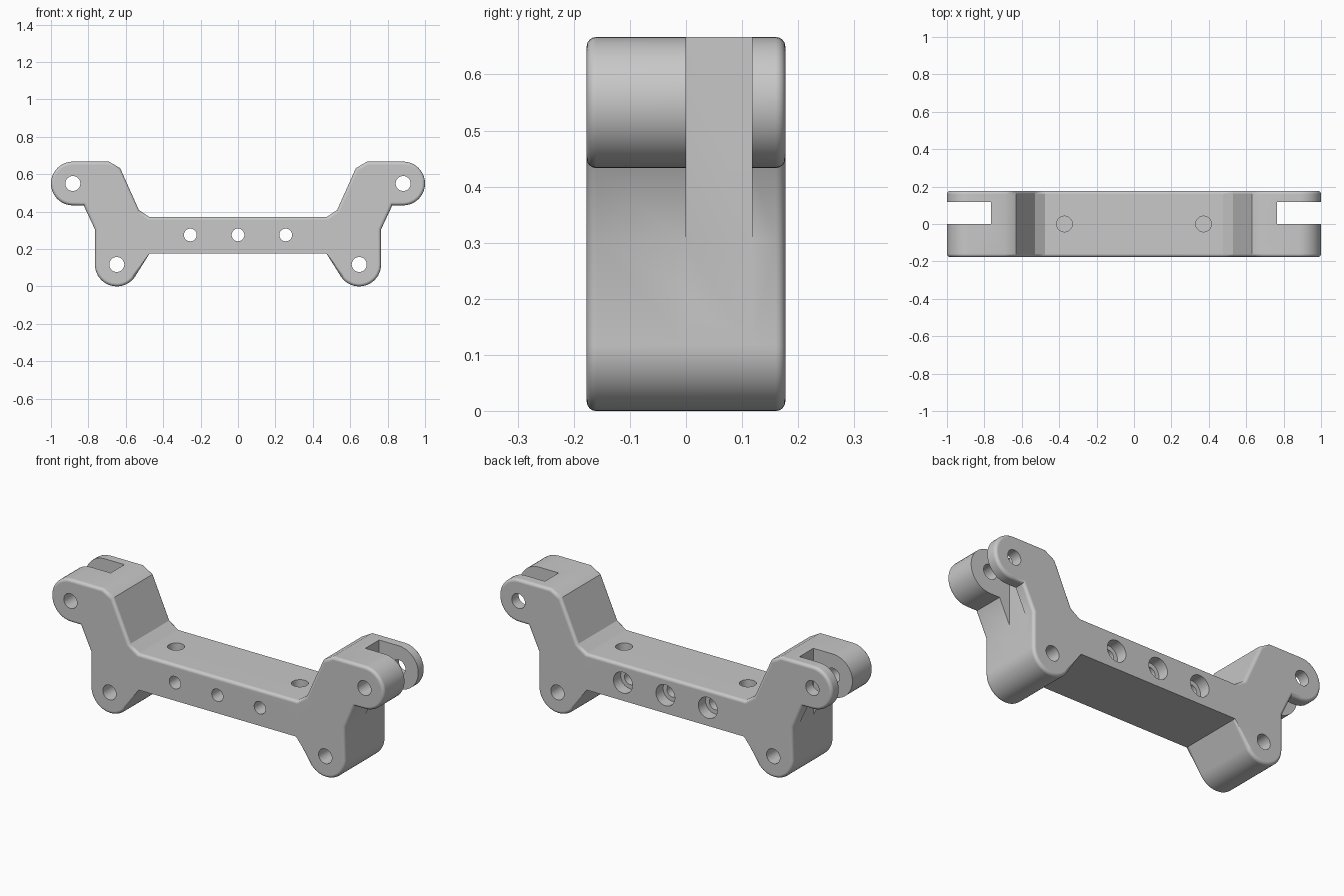
import bpy, bmesh, math
from mathutils import Matrix, Vector

cube = bpy.data.objects.get("Cube")
if cube:
    bpy.data.objects.remove(cube, do_unlink=True)

HALF_DEPTH = 0.177
LUG_R = 0.117
EAR = (0.883, 0.55)
LEG = (0.648, 0.117)

grey = bpy.data.materials.new("plain grey")
grey.use_nodes = True
grey.diffuse_color = (0.58, 0.58, 0.58, 1)
grey.node_tree.nodes["Principled BSDF"].inputs["Base Color"].default_value = grey.diffuse_color


def make_object(name, bm):
    mesh = bpy.data.meshes.new(name)
    bm.to_mesh(mesh)
    bm.free()
    obj = bpy.data.objects.new(name, mesh)
    obj.data.materials.append(grey)
    bpy.context.collection.objects.link(obj)
    return obj


def arc(centre, start, end, steps=20):
    angles = [math.radians(start + (end - start) * i / steps) for i in range(steps + 1)]
    return [(centre[0] + LUG_R * math.cos(a), centre[1] + LUG_R * math.sin(a)) for a in angles]


# Bracket body: mirrored outline, extruded front to back
half = [(0.476, 0.372), (0.53, 0.408), (0.63, 0.632), (0.69, 0.667)]
half += arc(EAR, 90, -90)
half += [(0.825, 0.433), (0.765, 0.305)]
half += arc(LEG, 0, -147)
half += [(0.472, 0.177)]
outline = half + [(-x, z) for x, z in reversed(half)]

bm = bmesh.new()
face = bm.faces.new([bm.verts.new((x, -HALF_DEPTH, z)) for x, z in outline])
back = bmesh.ops.extrude_face_region(bm, geom=[face], use_keep_orig=True)["geom"]
bmesh.ops.translate(bm, vec=(0, 2 * HALF_DEPTH, 0),
                    verts=[v for v in back if isinstance(v, bmesh.types.BMVert)])
bmesh.ops.recalc_face_normals(bm, faces=bm.faces)


# Round the front and back rims, leaving the underside of the bar crisp
def is_rounded(edge):
    a, b = (v.co for v in edge.verts)
    underside = edge.calc_length() > 0.5 and a.z < 0.2
    return abs(a.y - b.y) < 0.001 and not underside


bmesh.ops.bevel(bm, geom=[e for e in bm.edges if is_rounded(e)], offset=0.017,
                offset_type='OFFSET', segments=4, profile=0.5, affect='EDGES')
bracket = make_object("bracket", bm)
bpy.context.view_layer.objects.active = bracket
bracket.select_set(True)


def cut(bm):
    cutter = make_object("cutter", bm)
    cutter.hide_render = True
    mod = bracket.modifiers.new("cut", 'BOOLEAN')
    mod.operation = 'DIFFERENCE'
    mod.solver = 'EXACT'
    mod.object = cutter
    bpy.ops.object.modifier_apply(modifier=mod.name)
    bpy.data.objects.remove(cutter, do_unlink=True)


def drill(start, end, radius):
    start, end = Vector(start), Vector(end)
    turn = (end - start).to_track_quat('Z', 'Y').to_matrix().to_4x4()
    bm = bmesh.new()
    bmesh.ops.create_cone(bm, cap_ends=True, segments=32, radius1=radius, radius2=radius,
                          depth=(end - start).length,
                          matrix=Matrix.Translation((start + end) / 2) @ turn)
    cut(bm)


for side in (-1, 1):
    # Fork slot through each ear
    bm = bmesh.new()
    bmesh.ops.create_cube(bm, size=1, matrix=Matrix.Translation((side * 0.965, 0.059, 0.5))
                          @ Matrix.Diagonal((0.4, 0.118, 0.9, 1)))
    cut(bm)
    # Pin holes in the ears and legs
    for x, z in (EAR, LEG):
        drill((side * x, -0.3, z), (side * x, 0.3, z), 0.04)
    # Blind holes in the top of the bar
    drill((side * 0.372, 0, 0.26), (side * 0.372, 0, 0.5), 0.042)

# Bolt holes along the bar, counterbored at the back
for x in (-0.255, 0, 0.255):
    drill((x, -0.3, 0.275), (x, 0.3, 0.275), 0.034)
    drill((x, 0.115, 0.275), (x, 0.3, 0.275), 0.057)

# Smooth curved surfaces while keeping flat faces even
bpy.ops.object.shade_smooth_by_angle(angle=math.radians(30))
weighted = bracket.modifiers.new("even normals", 'WEIGHTED_NORMAL')
weighted.keep_sharp = True
